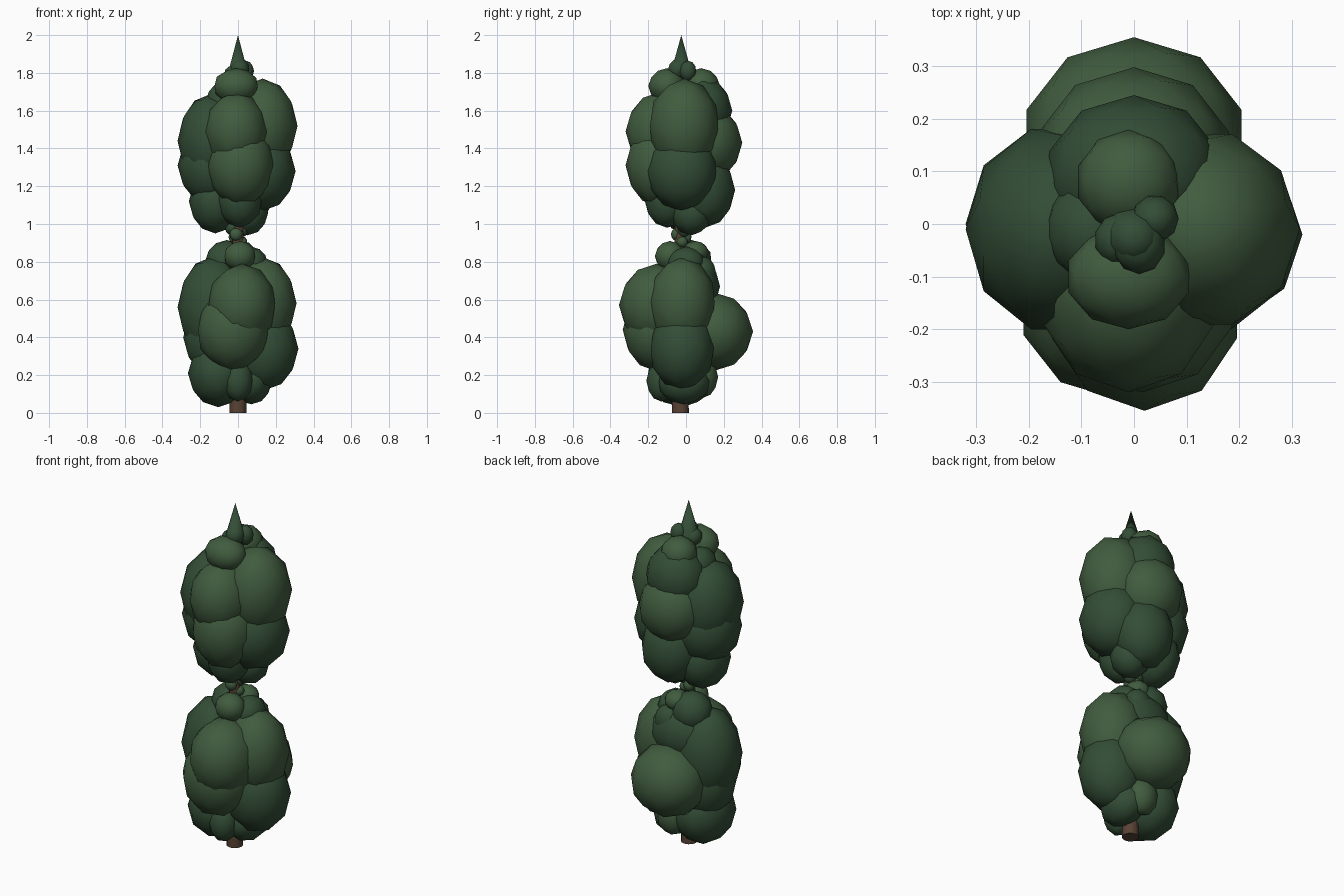
import bpy
from math import pi

def material(name, rgb):
    m = bpy.data.materials.new(name)
    m.diffuse_color = (*rgb, 1)
    return m

LIGHT = material("leaf_light", (0.052, 0.107, 0.049))
DARK = material("leaf_dark", (0.033, 0.075, 0.037))
BARK = material("bark", (0.10, 0.055, 0.035))

def finish(name, mat):
    o = bpy.context.object
    o.name = name
    o.data.materials.append(mat)
    return o

def clump(name, mat, x, y, z, rx, ry, rz):
    bpy.ops.mesh.primitive_ico_sphere_add(subdivisions=2, radius=1, location=(x, y, z))
    o = finish(name, mat)
    o.scale = (rx, ry, rz)
    if abs(x) > abs(y):  # side clumps point outwards along x
        o.rotation_euler.z = pi / 2
        o.scale = (ry, rx, rz)
    bpy.ops.object.shade_smooth()

def cone(name, mat, y, z0, z1, r0, r1, sides):
    bpy.ops.mesh.primitive_cone_add(vertices=sides, radius1=r0, radius2=r1,
                                    depth=z1 - z0, location=(0, y, (z0 + z1) / 2))
    finish(name, mat)
    bpy.ops.object.shade_smooth_by_angle(angle=1.0)

# trunk and pointed tip
cone("trunk", BARK, -0.03, 0, 1.85, 0.045, 0.015, 12)
cone("tip", DARK, -0.025, 1.79, 2.0, 0.058, 0, 10)

# lower foliage ball: material, centre, radii
lower = [
    (LIGHT, 0.02, -0.155, 0.57, .185, .20, .22), (LIGHT, -0.025, -0.155, 0.44, .195, .18, .22),
    (LIGHT, 0.13, -0.02, 0.58, .18, .18, .245), (DARK, 0.14, -0.02, 0.34, .18, .175, .22),
    (DARK, -0.13, -0.01, 0.56, .19, .185, .27), (DARK, -0.105, -0.02, 0.21, .16, .19, .18),
    (DARK, -0.12, 0.0, 0.40, .17, .17, .21), (LIGHT, 0.0, 0.155, 0.43, .215, .20, .205),
    (DARK, 0.0, 0.05, 0.67, .18, .13, .16), (DARK, -0.06, 0.03, 0.80, .115, .11, .115),
    (LIGHT, 0.01, -0.085, 0.83, .085, .08, .08), (DARK, 0.0, -0.13, 0.17, .08, .08, .11),
    (DARK, 0.07, -0.01, 0.165, .11, .14, .12), (LIGHT, 0.02, 0.09, 0.19, .09, .08, .11),
    (LIGHT, 0.02, 0.05, 0.85, .07, .07, .06), (DARK, 0.07, 0.0, 0.79, .09, .10, .09),
    (DARK, 0.05, 0.09, 0.74, .08, .07, .09),
]
# narrow neck
neck = [
    (LIGHT, -0.01, -0.05, 0.945, .035, .03, .035), (LIGHT, 0.02, -0.02, 0.905, .03, .03, .03),
    (DARK, 0.02, -0.01, 0.97, .035, .035, .04), (DARK, -0.03, -0.02, 0.98, .04, .04, .04),
    (LIGHT, -0.02, 0.0, 0.93, .03, .03, .035),
]
# upper foliage ball
upper = [
    (LIGHT, 0.015, -0.14, 1.31, .18, .18, .22), (LIGHT, -0.01, -0.135, 1.49, .17, .185, .21),
    (LIGHT, 0.13, -0.01, 1.52, .185, .19, .25), (DARK, 0.13, -0.02, 1.28, .175, .19, .21),
    (DARK, -0.14, -0.01, 1.44, .18, .20, .25), (DARK, -0.14, 0.0, 1.31, .18, .19, .21),
    (DARK, -0.12, 0.01, 1.12, .14, .16, .17), (DARK, 0.01, -0.10, 1.13, .12, .12, .15),
    (LIGHT, 0.0, 0.12, 1.43, .19, .178, .20), (DARK, 0.0, 0.09, 1.60, .17, .155, .18),
    (DARK, 0.02, 0.10, 1.18, .17, .16, .20), (DARK, 0.05, 0.03, 1.06, .11, .11, .12),
    (LIGHT, -0.01, -0.10, 1.73, .12, .10, .095), (LIGHT, -0.01, 0.08, 1.73, .1, .1, .095),
    (DARK, -0.08, -0.01, 1.65, .09, .10, .10), (DARK, 0.04, 0.01, 1.81, .045, .045, .055),
    (DARK, 0.01, -0.04, 1.82, .05, .055, .055), (DARK, -0.03, -0.03, 1.79, .045, .05, .05),
]
for part, rows in (("lower_foliage", lower), ("neck_foliage", neck), ("upper_foliage", upper)):
    for i, row in enumerate(rows):
        clump(f"{part}_{i + 1}", *row)
